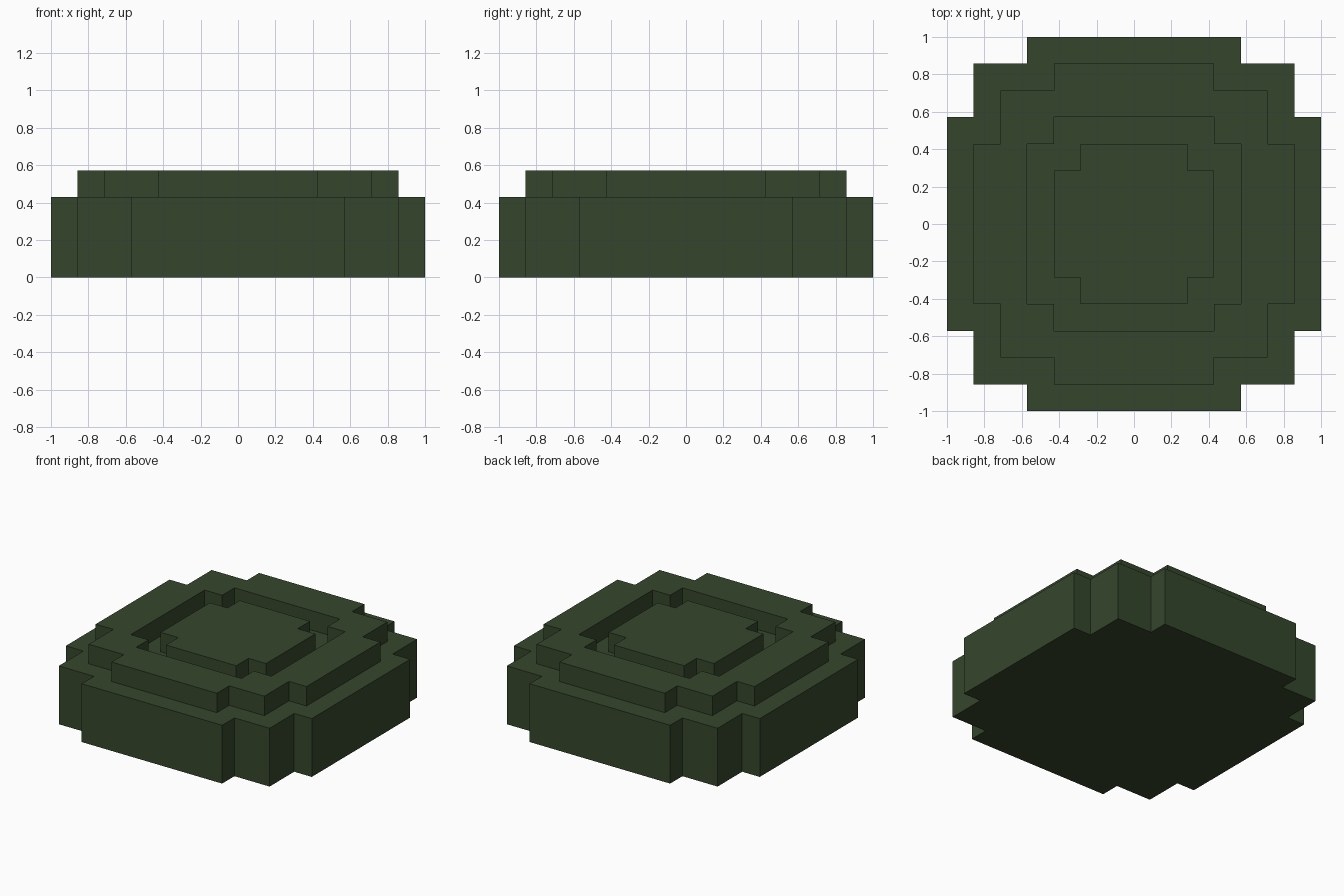
import bpy, bmesh

if "Cube" in bpy.data.objects:
    bpy.data.objects.remove(bpy.data.objects["Cube"])

U = 1 / 7  # one block of the stepped grid

green = bpy.data.materials.new("dark green")
green.diffuse_color = (0.036, 0.061, 0.025, 1)
green.use_nodes = True
green.node_tree.nodes["Principled BSDF"].inputs["Base Color"].default_value = green.diffuse_color


def stepped_outline(corners):
    """Mirror the first-quadrant corners into a closed four-way outline."""
    q = [(x * U, y * U) for x, y in corners]
    r = q[::-1]
    return (q + [(-x, y) for x, y in r]
            + [(-x, -y) for x, y in q] + [(x, -y) for x, y in r])


def slab(name, outlines, z0, z1):
    """Fill the outlines (outer first, then holes) and extrude them upwards."""
    bm = bmesh.new()
    edges = []
    for corners in outlines:
        vs = [bm.verts.new((x, y, z0 * U)) for x, y in stepped_outline(corners)]
        edges += [bm.edges.new((vs[i - 1], vs[i])) for i in range(len(vs))]
    bmesh.ops.triangle_fill(bm, edges=edges, use_beauty=True, normal=(0, 0, 1))
    ext = bmesh.ops.extrude_face_region(bm, geom=bm.faces[:])
    top = [g for g in ext["geom"] if isinstance(g, bmesh.types.BMVert)]
    bmesh.ops.translate(bm, verts=top, vec=(0, 0, (z1 - z0) * U))
    bmesh.ops.recalc_face_normals(bm, faces=bm.faces[:])
    mesh = bpy.data.meshes.new(name)
    bm.to_mesh(mesh)
    bm.free()
    mesh.materials.append(green)
    obj = bpy.data.objects.new(name, mesh)
    bpy.context.collection.objects.link(obj)
    return obj


# Wide stepped base
slab("base", [[(7, 4), (6, 4), (6, 6), (4, 6), (4, 7)]], 0, 3)
# Raised ring with a stepped opening
slab("raised_ring", [[(6, 3), (5, 3), (5, 5), (3, 5), (3, 6)],
                     [(4, 3), (3, 3), (3, 4)]], 3, 4)
# Raised centre block inside the groove
slab("centre_block", [[(3, 2), (2, 2), (2, 3)]], 3, 4)
